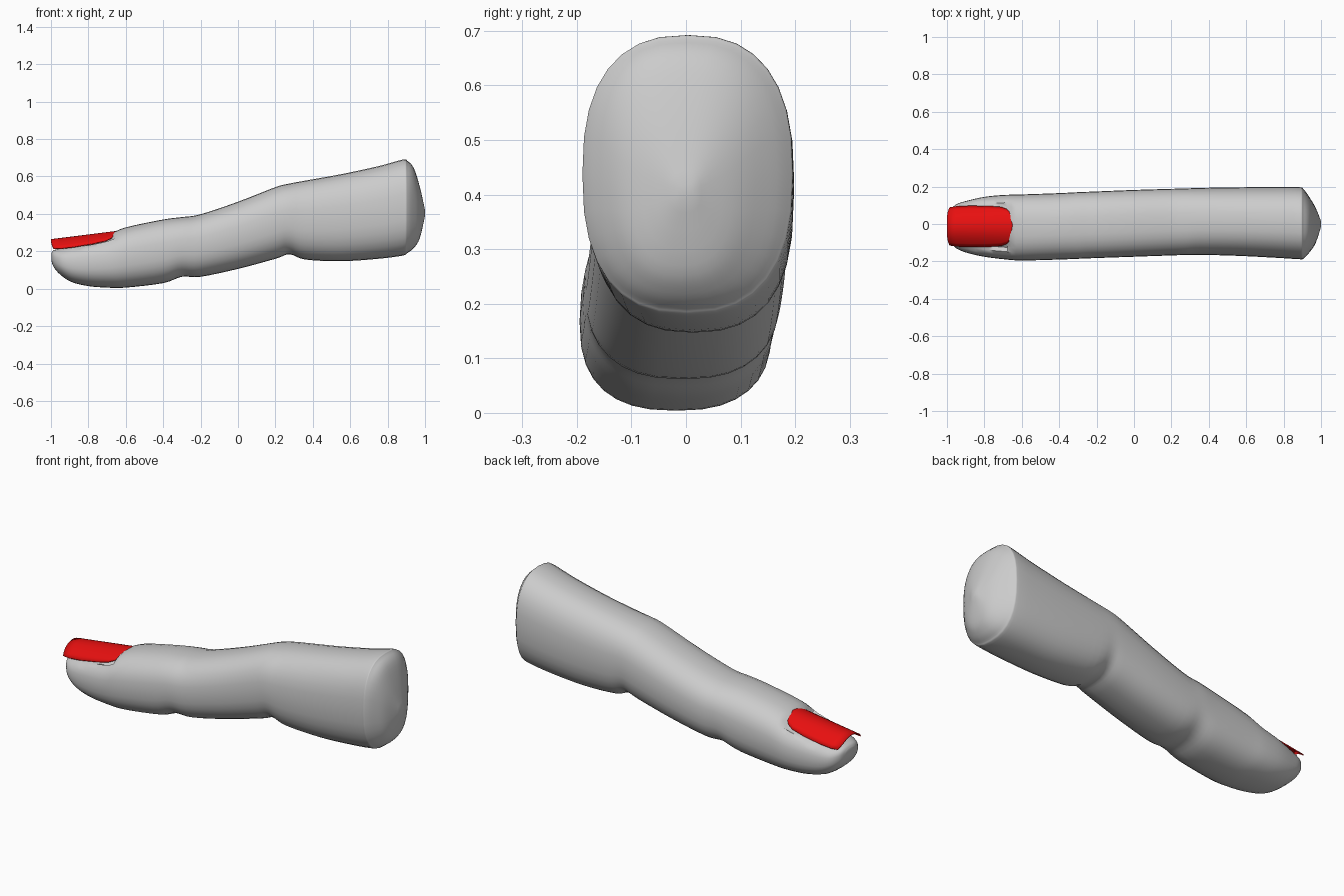
import bpy, bmesh, math
from mathutils import Vector

if "Cube" in bpy.data.objects:
    bpy.data.objects.remove(bpy.data.objects["Cube"])


def material(name, rgb):
    m = bpy.data.materials.new(name)
    m.diffuse_color = (*rgb, 1)
    m.use_nodes = True
    m.node_tree.nodes["Principled BSDF"].inputs["Base Color"].default_value = m.diffuse_color
    return m


grey = material("soft grey", (0.6, 0.6, 0.6))
red = material("nail red", (0.8, 0.005, 0.005))
NAIL_Y = -0.013


def nail_z(x, y):
    """Height of the arched nail surface."""
    t = (x + 1) / 0.35
    return 0.262 + 0.044 * t - (0.057 - 0.012 * t) * ((y - NAIL_Y) / 0.107) ** 2


def catmull(keys, steps):
    """Smooth interpolation through a list of sections."""
    k = [Vector(v) for v in keys]
    out = []
    for i in range(len(k) - 1):
        a, b, c, d = k[max(i - 1, 0)], k[i], k[i + 1], k[min(i + 2, len(k) - 1)]
        for s in range(steps):
            t = s / steps
            out.append(b + 0.5 * t * ((c - a) + t * ((2 * a - 5 * b + 4 * c - d)
                       + t * (3 * (b - c) + d - a))))
    return out + [k[-1]]


def finish(bm, name, mat, angle):
    bmesh.ops.recalc_face_normals(bm, faces=bm.faces[:])
    me = bpy.data.meshes.new(name)
    bm.to_mesh(me)
    bm.free()
    ob = bpy.data.objects.new(name, me)
    bpy.context.collection.objects.link(ob)
    me.materials.append(mat)
    bpy.ops.object.select_all(action='DESELECT')
    ob.select_set(True)
    bpy.context.view_layer.objects.active = ob
    bpy.ops.object.shade_smooth_by_angle(angle=math.radians(angle))
    return ob


# Finger sections: x, bottom z, top z, min y, max y
SECTIONS = [
    (-0.998, 0.15, 0.19, -0.05, 0.03), (-0.985, 0.115, 0.206, -0.09, 0.07),
    (-0.95, 0.075, 0.215, -0.13, 0.105), (-0.89, 0.036, 0.235, -0.155, 0.125),
    (-0.8, 0.014, 0.262, -0.175, 0.145), (-0.7, 0.006, 0.287, -0.188, 0.155),
    (-0.6, 0.006, 0.328, -0.195, 0.158), (-0.4, 0.03, 0.37, -0.19, 0.165),
    (-0.3, 0.064, 0.383, -0.186, 0.17), (-0.2, 0.064, 0.398, -0.182, 0.174),
    (0.0, 0.106, 0.465, -0.175, 0.182), (0.2, 0.16, 0.543, -0.168, 0.188),
    (0.275, 0.184, 0.562, -0.166, 0.19), (0.36, 0.156, 0.578, -0.165, 0.193),
    (0.55, 0.147, 0.612, -0.17, 0.196), (0.75, 0.16, 0.655, -0.18, 0.198),
    (0.88, 0.177, 0.69, -0.188, 0.197), (0.905, 0.19, 0.684, -0.186, 0.188),
    (0.94, 0.218, 0.645, -0.15, 0.14), (0.972, 0.27, 0.545, -0.1, 0.085),
    (1.0, 0.39, 0.42, -0.015, 0.015)]
SIDES = 32

# Finger body: rounded sections lofted along x, with a bed pressed in for the nail
bm = bmesh.new()
rings = []
for x, z0, z1, y0, y1 in catmull(SECTIONS, 4):
    ring = []
    for i in range(SIDES):
        a = 2 * math.pi * i / SIDES
        c, s = math.cos(a), math.sin(a)
        p = 2 / 2.5
        y = (y0 + y1) / 2 + (y1 - y0) / 2 * math.copysign(abs(c) ** p, c)
        z = (z0 + z1) / 2 + (z1 - z0) / 2 * math.copysign(abs(s) ** p, s)
        if s > 0 and x < -0.66 and abs(y - NAIL_Y) < 0.118:
            z = min(z, nail_z(x, y) - 0.01)
        ring.append(bm.verts.new((x, y, z)))
    rings.append(ring)
for r, q in zip(rings, rings[1:]):
    for i in range(SIDES):
        j = (i + 1) % SIDES
        bm.faces.new((r[i], r[j], q[j], q[i]))
bm.faces.new(rings[0])
bm.faces.new(rings[-1])
finish(bm, "finger", grey, 50)

# Fingernail: arched plate with a rounded base and slightly bowed tip
OUTLINE = [(-1.0, 0.1), (-0.95, 0.106), (-0.88, 0.109), (-0.78, 0.108),
           (-0.71, 0.103), (-0.68, 0.092), (-0.66, 0.072), (-0.648, 0.04)]
bm = bmesh.new()
COLS = 12
grid = []
for x, w in OUTLINE:
    row = []
    for i in range(COLS + 1):
        u = 2 * i / COLS - 1
        px = x + (0.014 * u ** 4 if x == -1.0 else 0)
        y = NAIL_Y + w * u
        row.append(bm.verts.new((px, y, nail_z(px, y))))
    grid.append(row)
for r, q in zip(grid, grid[1:]):
    for i in range(COLS):
        bm.faces.new((r[i], r[i + 1], q[i + 1], q[i]))
nail = finish(bm, "fingernail", red, 40)
solid = nail.modifiers.new("thickness", 'SOLIDIFY')
solid.thickness = 0.006
solid.offset = 0
